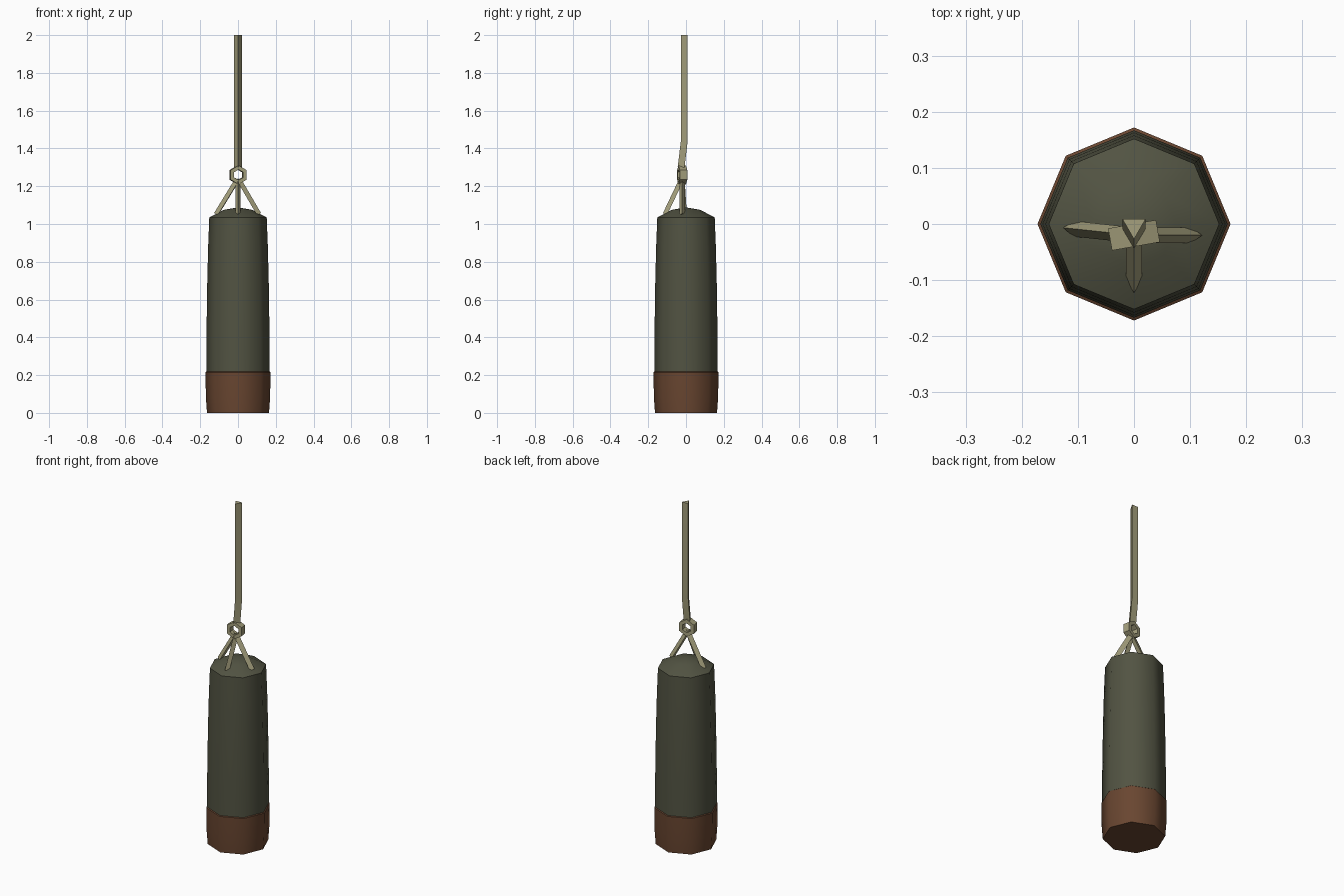
import bpy, bmesh, math
from mathutils import Vector, Matrix

if "Cube" in bpy.data.objects:
    bpy.data.objects.remove(bpy.data.objects["Cube"])


def material(name, rgb):
    m = bpy.data.materials.new(name)
    m.diffuse_color = (*rgb, 1)
    m.use_nodes = True
    m.node_tree.nodes["Principled BSDF"].inputs["Base Color"].default_value = m.diffuse_color
    return m


OLIVE = material("dark olive canvas", (0.084, 0.087, 0.055))
BROWN = material("brown leather", (0.141, 0.061, 0.030))
KHAKI = material("khaki rope", (0.376, 0.352, 0.205))


def finish(bm, name, mat, angle):
    bmesh.ops.recalc_face_normals(bm, faces=bm.faces)
    me = bpy.data.meshes.new(name)
    bm.to_mesh(me)
    bm.free()
    me.materials.append(mat)
    ob = bpy.data.objects.new(name, me)
    bpy.context.collection.objects.link(ob)
    bpy.context.view_layer.objects.active = ob
    ob.select_set(True)
    bpy.ops.object.shade_smooth_by_angle(angle=math.radians(angle))
    ob.select_set(False)
    return ob


def lathe(name, profile, mat, sides=8):
    """Octagonal turned body; radius 0 makes a pole."""
    bm = bmesh.new()
    rings = []
    for r, z in profile:
        if r == 0:
            rings.append([bm.verts.new((0, 0, z))] * sides)
        else:
            rings.append([bm.verts.new((r * math.cos(i * math.tau / sides),
                                        r * math.sin(i * math.tau / sides), z))
                          for i in range(sides)])
    for a, b in zip(rings, rings[1:]):
        for i in range(sides):
            j = (i + 1) % sides
            bm.faces.new(list(dict.fromkeys((a[i], a[j], b[j], b[i]))))
    return finish(bm, name, mat, 50)


def strand(name, path, radius, front=Vector((0, -1, 0))):
    """Three-sided rope whose ridge points towards front."""
    bm = bmesh.new()
    pts = [Vector(p) for p in path]
    rings = []
    for k, p in enumerate(pts):
        d = (pts[min(k + 1, len(pts) - 1)] - pts[max(k - 1, 0)]).normalized()
        v = (front - d * front.dot(d)).normalized()
        u = d.cross(v)
        rings.append([bm.verts.new(p + radius * (math.cos(a) * v + math.sin(a) * u))
                      for a in (0, math.tau / 3, 2 * math.tau / 3)])
    for a, b in zip(rings, rings[1:]):
        for i in range(3):
            j = (i + 1) % 3
            bm.faces.new((a[i], a[j], b[j], b[i]))
    bm.faces.new(rings[0])
    bm.faces.new(rings[-1])
    return finish(bm, name, KHAKI, 30)


# Bag body with domed top
lathe("bag_body", [(0.167, 0.2), (0.167, 0.4), (0.163, 0.68), (0.158, 0.88),
                   (0.152, 1.035), (0.075, 1.075), (0, 1.088)], OLIVE)

# Leather base band with lip and closed bottom
lathe("base_band", [(0, 0), (0.164, 0), (0.170, 0.08), (0.172, 0.215), (0.165, 0.22)], BROWN)

# Hanging rope, bent just above the ring
strand("hanging_rope", [(0, -0.003, 2.0), (0, -0.003, 1.44), (0, -0.020, 1.30)], 0.024)

# Hexagonal ring joining rope and straps
bm = bmesh.new()
loops = []
for r, y in ((0.050, -0.02), (0.050, 0.02), (0.028, 0.02), (0.028, -0.02)):
    loops.append([bm.verts.new((r * math.sin(i * math.tau / 6), y,
                                r * math.cos(i * math.tau / 6))) for i in range(6)])
for k in range(4):
    a, b = loops[k], loops[(k + 1) % 4]
    for i in range(6):
        j = (i + 1) % 6
        bm.faces.new((a[i], a[j], b[j], b[i]))
bm.transform(Matrix.Translation((0, -0.02, 1.26)) @ Matrix.Rotation(math.radians(10), 4, 'Z'))
finish(bm, "ring", KHAKI, 30)

# Three straps from ring to bag top
for name, end in (("left_strap", (-0.113, -0.008, 1.05)),
                  ("right_strap", (0.108, -0.020, 1.05)),
                  ("front_strap", (0, -0.108, 1.05))):
    out = Vector((end[0], end[1] + 0.02, 0)).normalized()
    strand(name, [(0, -0.02, 1.235), end], 0.016, out)
